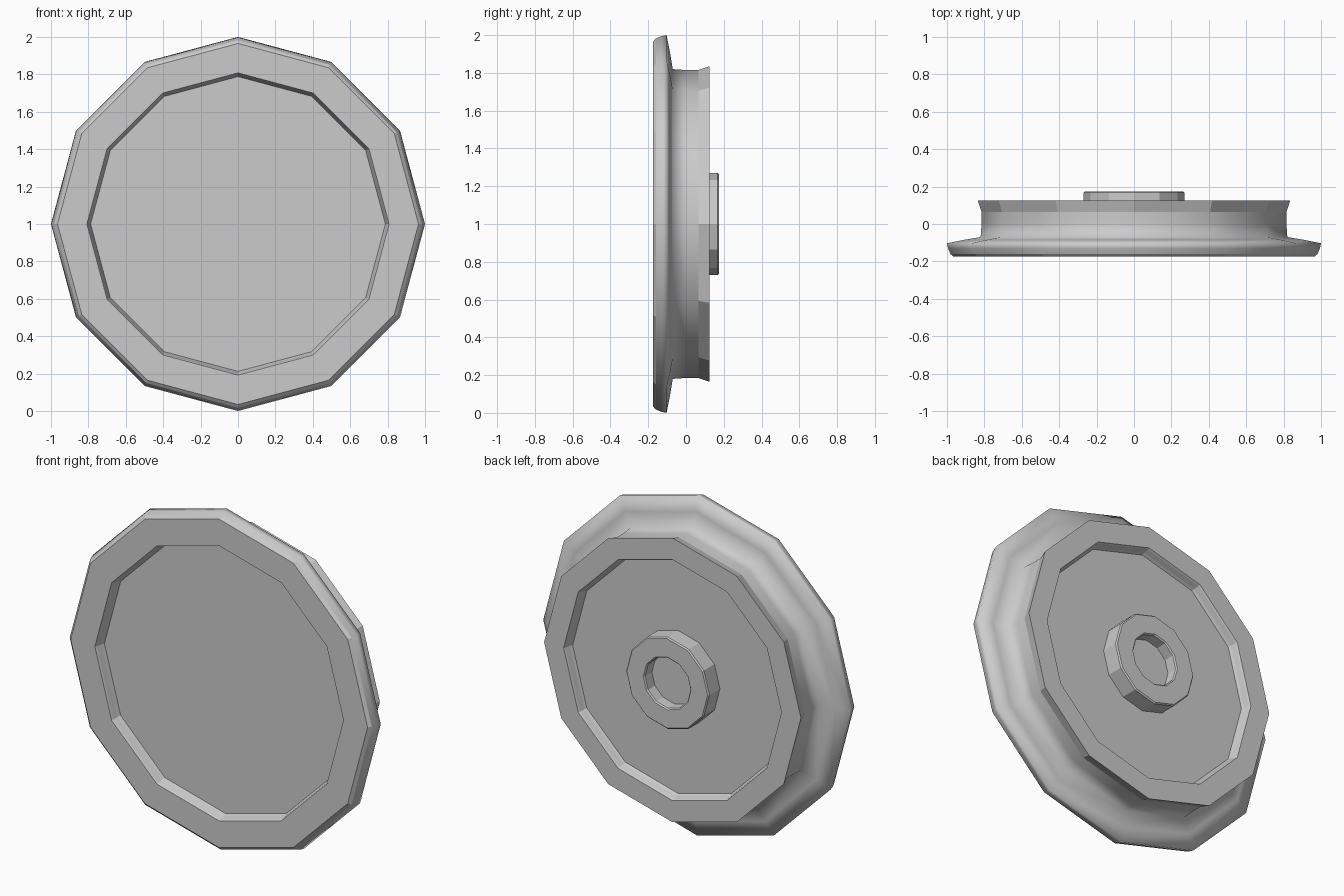
import bpy, bmesh
from math import sin, cos, pi

if "Cube" in bpy.data.objects:
    bpy.data.objects.remove(bpy.data.objects["Cube"])

SIDES = 12


def lathe(name, profile, smooth_bands=()):
    """Spin (radius, y) points around the axle and cap both ends."""
    bm = bmesh.new()
    rings = []
    for r, y in profile:
        rings.append([bm.verts.new((r * sin(2 * pi * i / SIDES), y,
                                    1 + r * cos(2 * pi * i / SIDES)))
                      for i in range(SIDES)])
    for band, (a, b) in enumerate(zip(rings, rings[1:])):
        for i in range(SIDES):
            j = (i + 1) % SIDES
            face = bm.faces.new((a[i], a[j], b[j], b[i]))
            face.smooth = band in smooth_bands
    bm.faces.new(rings[0])
    bm.faces.new(rings[-1])
    bmesh.ops.recalc_face_normals(bm, faces=bm.faces)
    mesh = bpy.data.meshes.new(name)
    bm.to_mesh(mesh)
    bm.free()
    obj = bpy.data.objects.new(name, mesh)
    bpy.context.collection.objects.link(obj)
    return obj


# Flanged wheel: front recess, rounded rim, flange, tread, flared lip, back recess
lathe("flanged_wheel", [
    (0.788, -0.115), (0.795, -0.135), (0.803, -0.165), (0.808, -0.175),
    (0.965, -0.175), (0.982, -0.16), (0.994, -0.13), (1.0, -0.103),
    (0.91, -0.085), (0.82, -0.07), (0.815, 0.0), (0.815, 0.065),
    (0.835, 0.125),
    (0.708, 0.125), (0.703, 0.115), (0.695, 0.085), (0.688, 0.07),
], smooth_bands=(5, 6, 7, 8, 9, 10))

# Axle hub on the back with a blind bore
lathe("axle_hub", [
    (0.27, 0.06), (0.27, 0.168), (0.263, 0.175),
    (0.155, 0.175), (0.148, 0.168), (0.148, 0.105),
])
